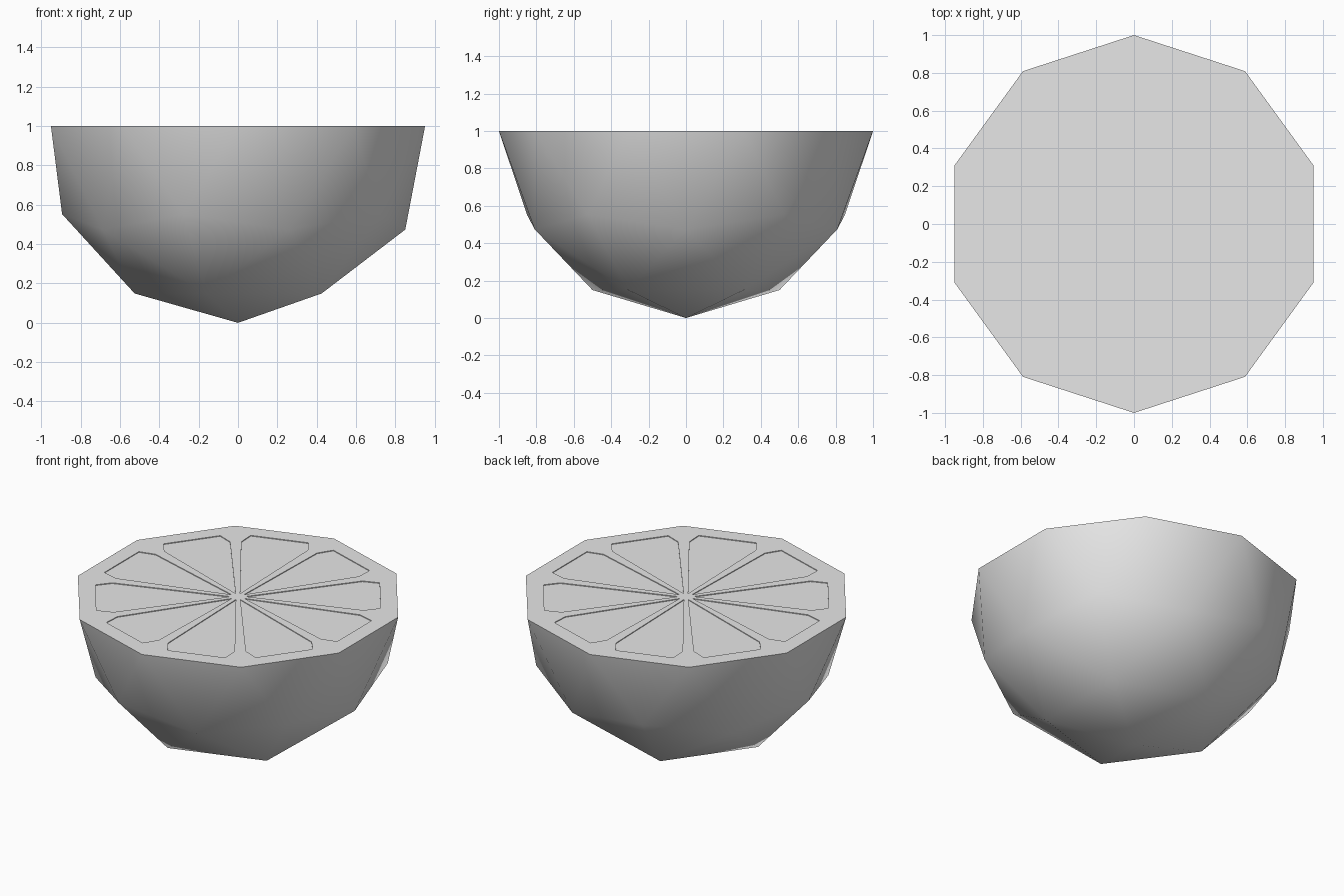
import bpy
import bmesh
from math import cos, sin, pi, radians
from mathutils import Matrix, Vector

cube = bpy.data.objects.get("Cube")
if cube:
    bpy.data.objects.remove(cube, do_unlink=True)

# One plain grey for the whole fruit
grey = bpy.data.materials.new("plain grey")
grey.use_nodes = True
colour = (0.8, 0.8, 0.8, 1)
grey.diffuse_color = colour
grey.node_tree.nodes["Principled BSDF"].inputs["Base Color"].default_value = colour


def add_object(name, bm, smooth):
    mesh = bpy.data.meshes.new(name)
    bm.to_mesh(mesh)
    bm.free()
    mesh.materials.append(grey)
    obj = bpy.data.objects.new(name, mesh)
    bpy.context.collection.objects.link(obj)
    for p in mesh.polygons:
        p.use_smooth = smooth
    return obj


# Rind: lower half of a low-poly ball, resting on its pole
bm = bmesh.new()
bmesh.ops.create_icosphere(bm, subdivisions=2, radius=1)
upper = [f for f in bm.faces if f.calc_center_median().z > 0]
bmesh.ops.delete(bm, geom=upper, context='FACES')
bmesh.ops.translate(bm, verts=bm.verts, vec=(0, 0, 1))
add_object("rind", bm, True)

# Cut face: ten sectors, each with a shallow sunken segment
SIDES = 10
DEPTH = 0.005
segment = [(0.045, 0), (0.747, -0.207), (0.849, -0.18), (0.849, 0.18), (0.747, 0.207)]
half = pi / SIDES

bm = bmesh.new()
for i in range(SIDES):
    turn = Matrix.Rotation(2 * half * i, 3, 'Z')

    def vert(x, y, z=1):
        return bm.verts.new(turn @ Vector((x, y, z)))

    centre = vert(0, 0)
    rim_a = vert(cos(half), -sin(half))
    rim_b = vert(cos(half), sin(half))
    lip = [vert(*p) for p in segment]
    floor = [vert(*p, 1 - DEPTH) for p in segment]
    tip, side_a, out_a, out_b, side_b = lip

    # Pith around the segment
    for face in ((centre, rim_a, side_a, tip), (rim_a, out_a, side_a),
                 (rim_a, rim_b, out_b, out_a), (rim_b, side_b, out_b),
                 (centre, tip, side_b, rim_b)):
        bm.faces.new(face)

    # Segment floor and its walls
    bm.faces.new(floor)
    for j in range(len(lip)):
        k = (j + 1) % len(lip)
        bm.faces.new((floor[k], floor[j], lip[j], lip[k]))

bmesh.ops.remove_doubles(bm, verts=bm.verts, dist=0.001)
add_object("cut_face", bm, False)
